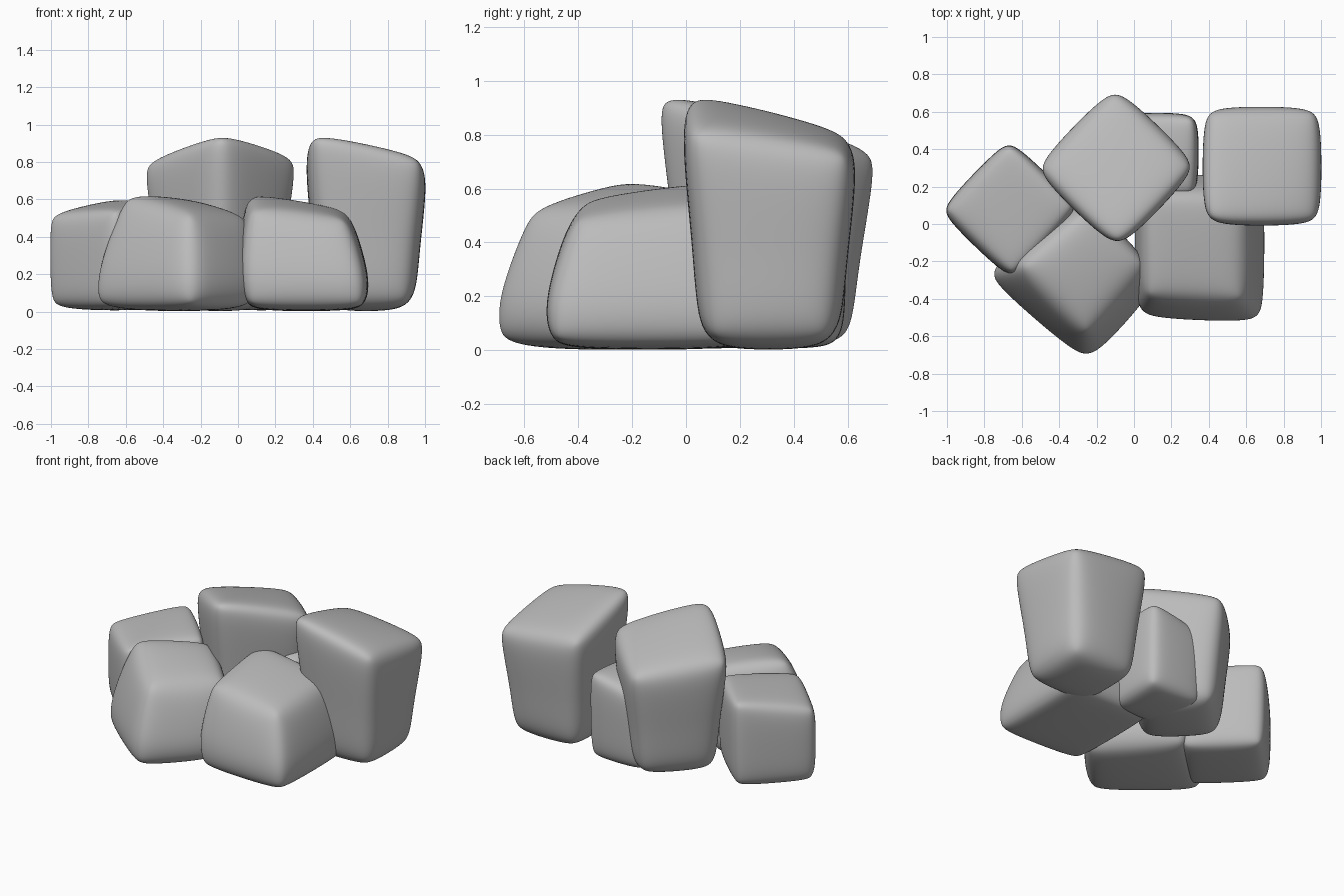
import bpy
from mathutils import Matrix, Vector
from math import radians

if "Cube" in bpy.data.objects:
    bpy.data.objects.remove(bpy.data.objects["Cube"], do_unlink=True)

stone = bpy.data.materials.new("grey stone")
stone.use_nodes = True
grey = (0.5, 0.5, 0.5, 1)
stone.diffuse_color = grey
stone.node_tree.nodes["Principled BSDF"].inputs["Base Color"].default_value = grey


def rock(name, base, top, floor=0.0, waist=0.0, bevel=0.11, location=(0, 0), turn=0):
    """Rounded block: four base corners, four top corners, and a middle ring
    pushed out (or in, if negative) by the waist fraction."""
    low = [Vector((x, y, floor)) for x, y in base]
    high = [Vector(c) for c in top]
    middle = [a.lerp(b, 0.42) for a, b in zip(low, high)]
    centre = sum(middle, Vector()) / 4
    for p in middle:
        p.xy += (p.xy - centre.xy) * waist
    faces = [(3, 2, 1, 0), (8, 9, 10, 11)]
    for ring in (0, 4):
        for i in range(4):
            j = (i + 1) % 4
            faces.append((ring + i, ring + j, ring + j + 4, ring + i + 4))
    mesh = bpy.data.meshes.new(name)
    mesh.from_pydata(low + middle + high, [], faces)
    mesh.transform(Matrix.Translation((*location, 0)) @ Matrix.Rotation(radians(turn), 4, 'Z'))
    mesh.materials.append(stone)
    mesh.shade_smooth()
    obj = bpy.data.objects.new(name, mesh)
    bpy.context.collection.objects.link(obj)
    # Soften the block edges, then round everything off
    mod = obj.modifiers.new("soft edges", 'BEVEL')
    mod.width, mod.segments = bevel, 2
    mod.limit_method, mod.angle_limit = 'ANGLE', radians(35)
    sub = obj.modifiers.new("rounding", 'SUBSURF')
    sub.levels = sub.render_levels = 3
    return obj


# Two tall rocks share one shape, flared and sloping away from a high corner
tall_base = [(-.265, -.265), (.265, -.265), (.265, .265), (-.265, .265)]
tall_top = [(-.345, -.345, 1.02), (.345, -.345, .85), (.345, .345, .76), (-.345, .345, .82)]
for name, spot, turn in (("tall_rock_left", (.685, .31), 0),
                         ("tall_rock_back", (-.095, .3), 46)):
    rock(name, tall_base, tall_top, waist=-.035, bevel=.13, location=spot, turn=turn)

# Two wide front rocks, bulging low down
rock("front_rock_left",
     [(.02, -.51), (.71, -.54), (.71, .27), (.02, .27)],
     [(.04, -.41, .58), (.6, -.43, .52), (.61, .18, .56), (.03, .18, .67)], waist=.09)
rock("front_rock_right",
     [(-.84, -.28), (-.25, -.77), (.14, -.36), (-.31, .16)],
     [(-.65, -.22, .67), (-.25, -.63, .55), (.11, -.19, .53), (-.25, .12, .62)],
     waist=.08, bevel=.12)

# Two small rocks at the side and behind
rock("side_rock",
     [(-1.04, .07), (-.65, -.31), (-.28, .08), (-.67, .45)],
     [(-1.05, .07, .53), (-.65, -.31, .57), (-.28, .09, .6), (-.67, .47, .63)],
     floor=.005, waist=.015, bevel=.09)
rock("rear_rock",
     [(-.09, .14), (.34, .14), (.345, .585), (-.09, .585)],
     [(-.1, .13, .56), (.345, .13, .58), (.35, .6, .64), (-.1, .6, .53)],
     floor=.005, waist=.01, bevel=.09)
